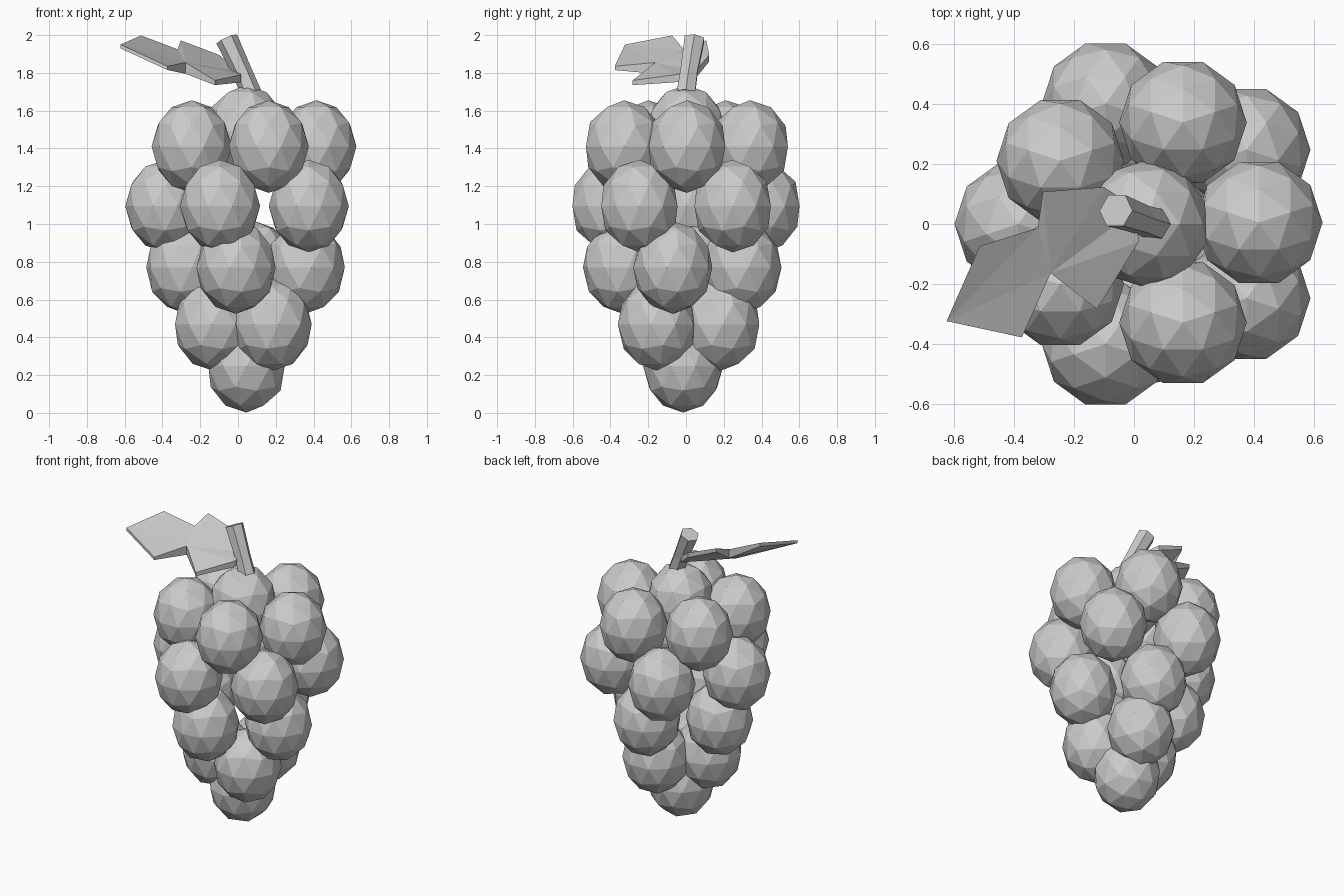
import bpy, bmesh
from math import cos, sin, radians
from mathutils import Vector, Matrix

if "Cube" in bpy.data.objects:
    bpy.data.objects.remove(bpy.data.objects["Cube"])


def finish(name, bm):
    mesh = bpy.data.meshes.new(name)
    bmesh.ops.recalc_face_normals(bm, faces=bm.faces)
    bm.to_mesh(mesh)
    bm.free()
    ob = bpy.data.objects.new(name, mesh)
    bpy.context.collection.objects.link(ob)
    return ob


def add_grape(bm, x, y, z, turn=0):
    m = (Matrix.Translation((x, y, z)) @ Matrix.Rotation(turn, 4, 'Z')
         @ Matrix.Diagonal((0.212, 0.212, 0.245, 1)))
    bmesh.ops.create_icosphere(bm, subdivisions=2, radius=1, matrix=m)


# Rings of grapes: count, x radius, y radius, height, first angle, centre x, centre y
rings = [
    (5, 0.365, 0.35, 1.41, 0, 0.05, 0.005),
    (5, 0.42, 0.42, 1.095, 36, 0.035, 0.0),
    (4, 0.32, 0.32, 0.77, -9, 0.04, -0.02),
    (3, 0.185, 0.20, 0.468, -45, 0.05, -0.01),
]
bm = bmesh.new()
for n, rx, ry, z, start, cx, cy in rings:
    for i in range(n):
        a = radians(start + 360 * i / n)
        add_grape(bm, cx + rx * cos(a), cy + ry * sin(a), z, a + radians(18))
add_grape(bm, 0.045, -0.015, 0.247)      # grape at the tip
cluster = finish("grape_cluster", bm)

# Crown grape under the stem, used to fuse the bunch into one skin
bm = bmesh.new()
add_grape(bm, 0.04, 0.0, 1.49)
crown = finish("crown_grape_helper", bm)
crown.hide_render = True
fuse = cluster.modifiers.new("fuse", 'BOOLEAN')
fuse.operation = 'UNION'
fuse.solver = 'EXACT'
fuse.use_self = True
fuse.object = crown

# Six-sided leaning stem lofted along a short path
bm = bmesh.new()
path = [(0.07, 0.0, 1.69), (0.025, 0.015, 1.80), (-0.06, 0.045, 1.98)]
axis = (Vector(path[-1]) - Vector(path[0])).normalized()
u = axis.cross(Vector((0, 1, 0))).normalized()
v = axis.cross(u)
loops = []
for p, rad in zip(path, (0.056, 0.052, 0.06)):
    loops.append([bm.verts.new(Vector(p) + rad * (u * cos(radians(60 * k)) + v * sin(radians(60 * k))))
                  for k in range(6)])
for a, b in zip(loops, loops[1:]):
    for k in range(6):
        bm.faces.new((a[k], a[(k + 1) % 6], b[(k + 1) % 6], b[k]))
bm.faces.new(loops[0])
bm.faces.new(loops[-1])
finish("stem", bm)

# Lobed leaf: outline points with upper height and local thickness
pts = [
    (-0.623, -0.323, 1.95, 0.02), (-0.513, -0.073, 1.998, 0.025),
    (-0.32, -0.013, 1.925, 0.06), (-0.303, 0.107, 1.972, 0.025),
    (-0.10, 0.123, 1.895, 0.035), (0.01, 0.05, 1.81, 0.04),
    (0.015, -0.06, 1.79, 0.04), (-0.123, -0.283, 1.76, 0.025),
    (-0.277, -0.163, 1.855, 0.06), (-0.373, -0.377, 1.835, 0.02),
]
tris = [(0, 1, 2), (0, 2, 8), (0, 8, 9), (2, 3, 8), (3, 4, 8),
        (4, 5, 8), (5, 6, 8), (6, 7, 8)]
bm = bmesh.new()
top = [bm.verts.new((x, y, z)) for x, y, z, t in pts]
low = [bm.verts.new((x, y, z - t)) for x, y, z, t in pts]
for t in tris:
    bm.faces.new([top[i] for i in t])
    bm.faces.new([low[i] for i in reversed(t)])
for i in range(len(pts)):
    j = (i + 1) % len(pts)
    bm.faces.new((top[i], top[j], low[j], low[i]))
finish("leaf", bm)
